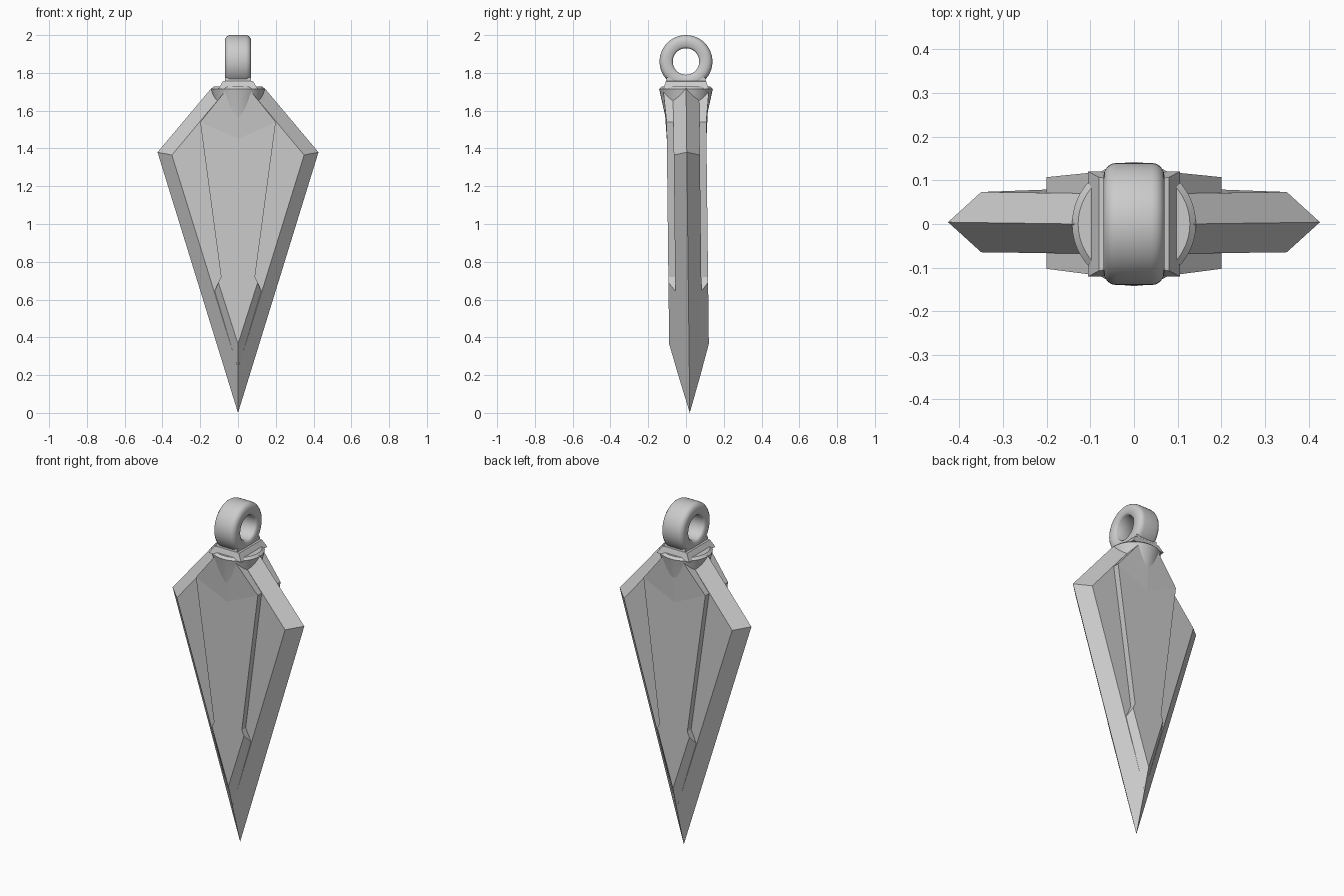
import bpy, bmesh, math
from mathutils import Matrix

cube = bpy.data.objects.get("Cube")
if cube:
    bpy.data.objects.remove(cube, do_unlink=True)

metal = bpy.data.materials.new("grey_metal")
metal.use_nodes = True
colour = (0.6, 0.6, 0.6, 1)
metal.diffuse_color = colour
metal.node_tree.nodes["Principled BSDF"].inputs["Base Color"].default_value = colour


def finish(bm, name, smooth=None):
    bmesh.ops.remove_doubles(bm, verts=bm.verts, dist=0.0001)
    bmesh.ops.recalc_face_normals(bm, faces=bm.faces)
    mesh = bpy.data.meshes.new(name)
    bm.to_mesh(mesh)
    bm.free()
    mesh.materials.append(metal)
    ob = bpy.data.objects.new(name, mesh)
    bpy.context.collection.objects.link(ob)
    if smooth:
        bpy.ops.object.select_all(action='DESELECT')
        ob.select_set(True)
        bpy.context.view_layer.objects.active = ob
        bpy.ops.object.shade_smooth_by_angle(angle=math.radians(smooth))
    return ob


def lean(bm):
    # the blade leans slightly so its tip sits towards the back
    for v in bm.verts:
        v.co.y += 0.02 - 0.0115 * v.co.z


def add_faces(bm, faces, sx, sy):
    for face in faces:
        bm.faces.new([bm.verts.new((sx * x, sy * y, z)) for x, y, z in face])


def loft(rings, bm):
    # skin a stack of equal-length closed rings and cap both ends
    loops = [[bm.verts.new(p) for p in ring] for ring in rings]
    n = len(loops[0])
    for a, b in zip(loops, loops[1:]):
        for i in range(n):
            j = (i + 1) % n
            bm.faces.new((a[i], a[j], b[j], b[i]))
    bm.faces.new(loops[0])
    bm.faces.new(loops[-1])


QUADRANTS = [(sx, sy) for sx in (1, -1) for sy in (1, -1)]

# blade: kite outline with a 45 degree bevel up to a flat face
D = 0.069
edge = [(0, 0, 0), (0.426, 0, 1.38), (0.14, 0, 1.72), (0, 0, 1.72)]
flat = [(0, D, 0.235), (0.35, D, 1.365), (0.07, D, 1.7), (0, D, 1.7)]
bm = bmesh.new()
for sx, sy in QUADRANTS:
    walls = [(edge[i], edge[i + 1], flat[i + 1], flat[i]) for i in range(3)]
    add_faces(bm, walls + [flat], sx, sy)
lean(bm)
finish(bm, "blade")

# raised centre panel on both faces, beveled towards the tip
H, L = 0.105, 0.06
outer = [(0, 0.365), (0.104, 0.69), (0.09, 0.72), (0.2, 1.54), (0.07, 1.7), (0, 1.7)]
inner = [(0, 0.205), (0.128, 0.635)] + outer[2:]
top = [(x, H + (0.015 if z > 1.6 else 0), z) for x, z in outer]
low = [(x, L, z) for x, z in inner]
ridge = (0, H, 1.45)
bm = bmesh.new()
for sx, sy in QUADRANTS:
    walls = [(low[i], low[i + 1], top[i + 1], top[i]) for i in range(5)]
    add_faces(bm, walls + [top[:4] + [ridge], [ridge] + top[3:]], sx, sy)
lean(bm)
finish(bm, "centre_panel")

# socket: round collar fading down into the panel
bm = bmesh.new()
profile = [(0.085, 1.3), (0.102, 1.5), (0.112, 1.58), (0.142, 1.715), (0.128, 1.728)]
SIDES = 48
loft([[(r * math.cos(2 * math.pi * i / SIDES), r * math.sin(2 * math.pi * i / SIDES), z)
       for i in range(SIDES)] for r, z in profile], bm)
finish(bm, "socket_collar", 30)

# neck: tapered block between the collar and the ring
bm = bmesh.new()
loft([[(sx * w, sy * d, z) for sx, sy in ((1, 1), (1, -1), (-1, -1), (-1, 1))]
      for w, d, z in ((0.105, 0.12, 1.715), (0.08, 0.107, 1.755), (0.068, 0.105, 1.757),
                      (0.068, 0.103, 1.775))], bm)
finish(bm, "neck")

# hanging ring: rounded section spun around the x axis
W, R_IN, R_OUT, C, STEPS = 0.07, 0.07, 0.14, 0.03, 4
section = []
for cx, cr, start in ((W - C, R_OUT - C, 90), (-W + C, R_OUT - C, 180)):
    for k in range(STEPS + 1):
        a = math.radians(start - 90 + 90 * k / STEPS)
        section.append((cx + C * math.cos(a), cr + C * math.sin(a)))
section += [(-W, R_IN + 0.01), (-W + 0.01, R_IN), (W - 0.01, R_IN), (W, R_IN + 0.01)]
bm = bmesh.new()
loop = [bm.verts.new((x, 0, r)) for x, r in section]
edges = [bm.edges.new((loop[i - 1], loop[i])) for i in range(len(loop))]
bmesh.ops.spin(bm, geom=loop + edges, cent=(0, 0, 0), axis=(1, 0, 0),
               angle=2 * math.pi, steps=48)
bmesh.ops.transform(bm, matrix=Matrix.Translation((0, 0, 1.86)), verts=bm.verts)
finish(bm, "hanging_ring", 50)
